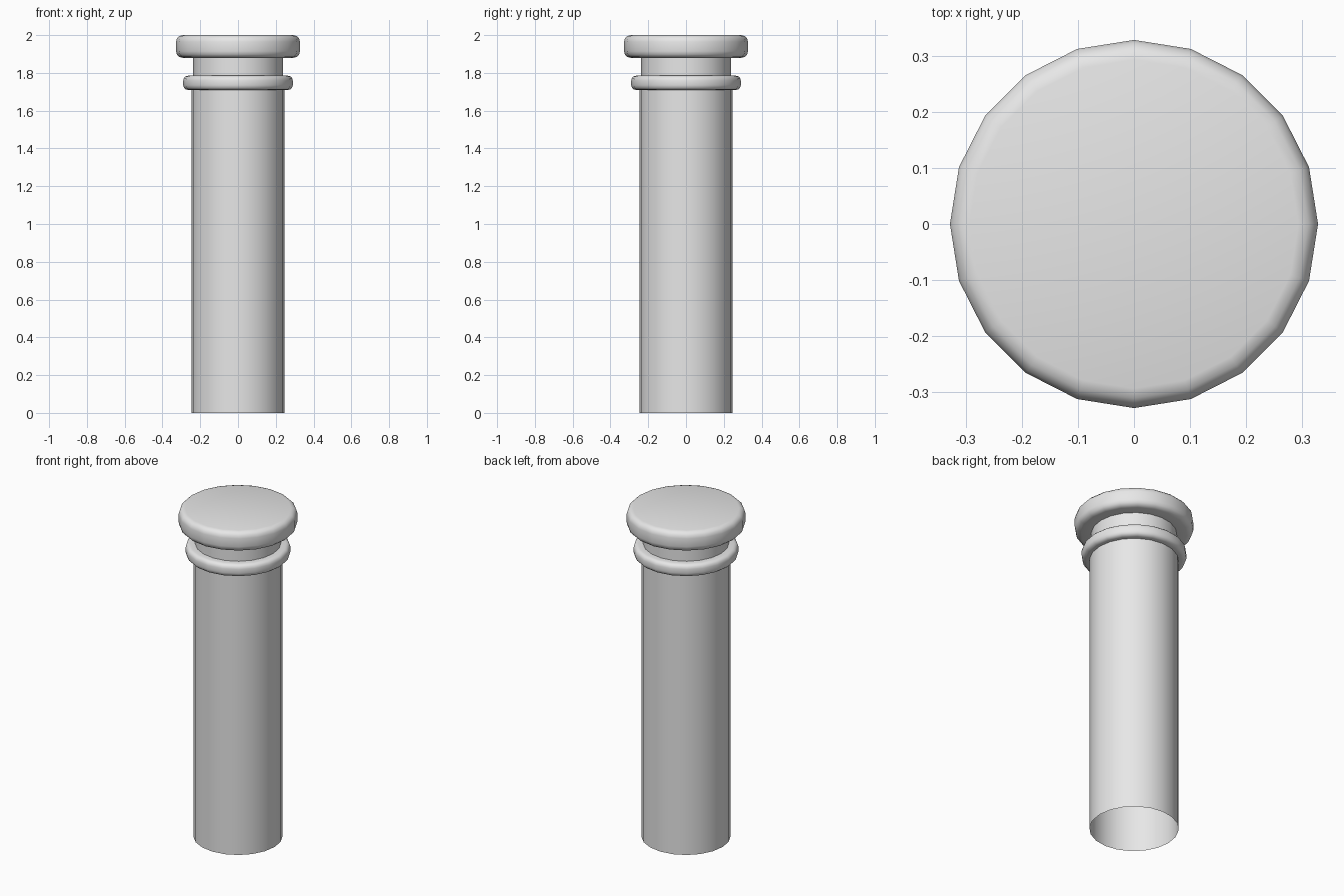
import bpy
import bmesh
import math
from mathutils import Vector

if "Cube" in bpy.data.objects:
    bpy.data.objects.remove(bpy.data.objects["Cube"], do_unlink=True)

SIDES = 20
SHAFT_R, NECK_R, COLLAR_R, CAP_R = 0.247, 0.237, 0.29, 0.328
COLLAR_BOTTOM, COLLAR_TOP, CAP_BOTTOM, CAP_TOP = 1.71, 1.785, 1.88, 2.0

grey = bpy.data.materials.new("plain grey")
grey.use_nodes = True
grey.diffuse_color = (0.8, 0.8, 0.8, 1)
grey.node_tree.nodes["Principled BSDF"].inputs["Base Color"].default_value = (0.8, 0.8, 0.8, 1)


def rounded_rim(radius, bottom, top, bevel, segments=3):
    """Outer half of a disc profile with rounded lower and upper edges."""
    points = []
    for z, start in ((bottom + bevel, -math.pi / 2), (top - bevel, 0)):
        for i in range(segments + 1):
            a = start + math.pi / 2 * i / segments
            points.append((radius - bevel + bevel * math.cos(a), z + bevel * math.sin(a)))
    return points


def lathe(name, profile):
    """Turn a (radius, height) profile around the vertical axis."""
    bm = bmesh.new()
    verts = [bm.verts.new((r, 0, z)) for r, z in profile]
    edges = [bm.edges.new(pair) for pair in zip(verts, verts[1:])]
    bmesh.ops.spin(bm, geom=verts + edges, cent=(0, 0, 0), axis=(0, 0, 1),
                   angle=math.tau, steps=SIDES, use_duplicate=False)
    bmesh.ops.remove_doubles(bm, verts=bm.verts, dist=0.0005)
    # Point the walls outward, judged on the widest face
    bm.normal_update()
    outer = max(bm.faces, key=lambda f: f.calc_center_median().xy.length)
    centre = outer.calc_center_median()
    if outer.normal.dot(Vector((centre.x, centre.y, 0))) < 0:
        bmesh.ops.reverse_faces(bm, faces=bm.faces)
    mesh = bpy.data.meshes.new(name)
    bm.to_mesh(mesh)
    bm.free()
    mesh.materials.append(grey)
    obj = bpy.data.objects.new(name, mesh)
    bpy.context.collection.objects.link(obj)
    bpy.ops.object.select_all(action="DESELECT")
    obj.select_set(True)
    bpy.context.view_layer.objects.active = obj
    bpy.ops.object.shade_smooth_by_angle(angle=math.radians(40))
    return obj


# Hollow shaft, open at the foot
lathe("shaft", [(SHAFT_R, 0), (SHAFT_R, COLLAR_BOTTOM)])

# Rounded collar ring around the shaft top
lathe("collar", [(SHAFT_R, COLLAR_BOTTOM)]
      + rounded_rim(COLLAR_R, COLLAR_BOTTOM, COLLAR_TOP, 0.025)
      + [(NECK_R, COLLAR_TOP)])

# Recessed neck
lathe("neck", [(NECK_R, COLLAR_TOP), (NECK_R, CAP_BOTTOM)])

# Wide rounded cap with a closed top
lathe("cap", [(NECK_R, CAP_BOTTOM)]
      + rounded_rim(CAP_R, CAP_BOTTOM, CAP_TOP, 0.035)
      + [(0, CAP_TOP)])
